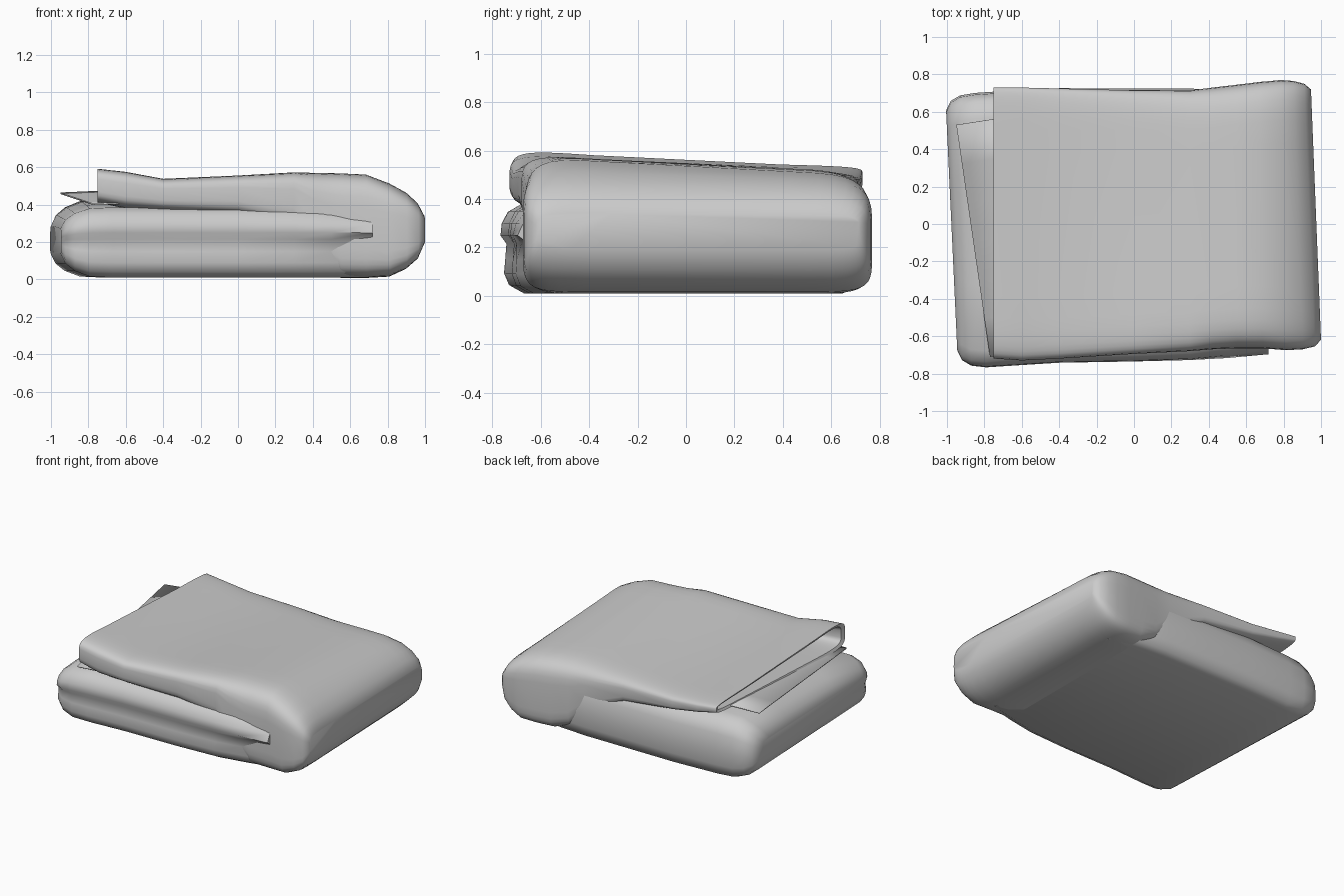
import bpy, bmesh, math

if "Cube" in bpy.data.objects:
    bpy.data.objects.remove(bpy.data.objects["Cube"], do_unlink=True)

cloth = bpy.data.materials.new("grey_cloth")
cloth.use_nodes = True
colour = (0.6, 0.6, 0.6, 1)
cloth.diffuse_color = colour
cloth.node_tree.nodes["Principled BSDF"].inputs["Base Color"].default_value = colour


def lerp(a, b, t):
    return a + (b - a) * t


def finish(name, bm, angle):
    bmesh.ops.recalc_face_normals(bm, faces=bm.faces)
    mesh = bpy.data.meshes.new(name)
    bm.to_mesh(mesh)
    bm.free()
    mesh.materials.append(cloth)
    ob = bpy.data.objects.new(name, mesh)
    bpy.context.collection.objects.link(ob)
    bpy.ops.object.select_all(action='DESELECT')
    ob.select_set(True)
    bpy.context.view_layer.objects.active = ob
    bpy.ops.object.shade_smooth_by_angle(angle=math.radians(angle))
    return ob


def loft(name, rings, angle=55):
    """Bridge closed rings of equal size and cap both ends."""
    bm = bmesh.new()
    loops = [[bm.verts.new(p) for p in ring] for ring in rings]
    for a, b in zip(loops, loops[1:]):
        for i in range(len(a)):
            j = (i + 1) % len(a)
            bm.faces.new((a[i], a[j], b[j], b[i]))
    bm.faces.new(loops[0])
    bm.faces.new(loops[-1])
    return finish(name, bm, angle)


def rounded_ring(x, front, back, low_f, low_b, top_f, top_b, lean, count=40):
    """Rounded-box section across y, tighter at the bottom, with sloping top."""
    ring = []
    for k in range(count):
        a = math.tau * (k + 0.5) / count
        c, s = math.cos(a), math.sin(a)
        power = 0.45 if s > 0 or x < 0.4 else 0.3
        u = 0.5 + 0.5 * math.copysign(abs(c) ** (power * 0.55), c)
        v = 0.5 + 0.5 * math.copysign(abs(s) ** power, s)
        y = lerp(front, back, u)
        # the long top sags slightly towards the middle
        sag = 0.014 * math.sin(math.pi * u) * v
        z = lerp(lerp(low_f, low_b, u), lerp(top_f, top_b, u), v) - sag
        ring.append((x + lean * y, y, z))
    return ring


# Upper fold: hollow mouth on one end, rounded turn on the other
upper = [
    (-0.40, -0.66, 0.64, 0.43, 0.480, 0.52, 0.495, 0),
    (-0.74, -0.69, 0.70, 0.42, 0.485, 0.585, 0.520, 0),
    (-0.75, -0.72, 0.73, 0.40, 0.470, 0.607, 0.535, 0),
    (-0.60, -0.73, 0.73, 0.37, 0.430, 0.59, 0.525, 0),
    (-0.40, -0.72, 0.725, 0.36, 0.390, 0.55, 0.510, 0),
    (0.00, -0.695, 0.715, 0.34, 0.330, 0.57, 0.515, 0),
    (0.30, -0.68, 0.715, 0.28, 0.150, 0.59, 0.520, 0),
    (0.42, -0.67, 0.73, 0.10, 0.050, 0.59, 0.520, 0),
    (0.55, -0.665, 0.745, 0.01, 0.008, 0.588, 0.515, 0),
    (0.68, -0.665, 0.76, 0.008, 0.008, 0.582, 0.505, -0.01),
    (0.80, -0.675, 0.77, 0.015, 0.015, 0.53, 0.480, -0.02),
    (0.88, -0.67, 0.765, 0.055, 0.055, 0.48, 0.445, -0.035),
    (0.94, -0.655, 0.75, 0.11, 0.110, 0.42, 0.400, -0.04),
    (0.975, -0.62, 0.72, 0.19, 0.190, 0.35, 0.340, -0.04),
]
loft("upper_fold", [rounded_ring(*s) for s in upper])

# Lower fold: section with a rolled lip along the front
section = [(-0.66, 0.01), (-0.715, 0.04), (-0.735, 0.09), (-0.73, 0.15),
           (-0.725, 0.215), (-0.75, 0.25), (-0.745, 0.30), (-0.72, 0.35),
           (-0.66, 0.385), (-0.3, 0.40), (0.3, 0.42), (0.6, 0.425),
           (0.69, 0.40), (0.73, 0.32), (0.74, 0.20), (0.735, 0.10),
           (0.715, 0.03), (0.66, 0.01)]


def lower_ring(x, width, height, shift, tuck):
    """Scale the section; tuck pulls all of the front but the lip inward."""
    ring = []
    for y, z in section:
        off_lip = min(1, abs(z - 0.26) / 0.12)
        pull = tuck * off_lip if y < -0.6 else 0
        lean = -0.04 * y if x < -0.6 else 0
        ring.append((x + lean, y * width + shift + pull, 0.21 + (z - 0.21) * height))
    return ring


lower = [(-0.975, 0.86, 0.36, -0.03, 0), (-0.95, 0.93, 0.62, -0.03, 0),
         (-0.90, 0.97, 0.82, -0.03, 0), (-0.82, 0.985, 0.97, -0.028, 0),
         (-0.70, 0.985, 1.0, -0.02, 0), (-0.4, 0.985, 1.0, -0.003, 0),
         (0.0, 0.98, 1.0, 0.0, 0), (0.3, 0.975, 1.0, 0.003, 0.01),
         (0.5, 0.96, 1.0, 0.0, 0.04), (0.72, 0.93, 0.99, -0.005, 0.075)]
loft("lower_fold", [lower_ring(*s) for s in lower], 60)

# Loose inner sheet sticking out of the mouth as a wedge
bm = bmesh.new()
steps = 6
rows = []
for i in range(steps + 1):
    t = i / steps
    y = lerp(-0.71, 0.53, t)
    edge = (lerp(-0.77, -0.95, t), y, lerp(0.405, 0.465, t))
    root = (-0.5, lerp(-0.69, 0.60, t), lerp(0.415, 0.485, t))
    rows.append([bm.verts.new(edge), bm.verts.new(root)])
for a, b in zip(rows, rows[1:]):
    bm.faces.new((a[0], a[1], b[1], b[0]))
sheet = finish("inner_sheet", bm, 40)
thick = sheet.modifiers.new("thickness", 'SOLIDIFY')
thick.thickness = 0.008
